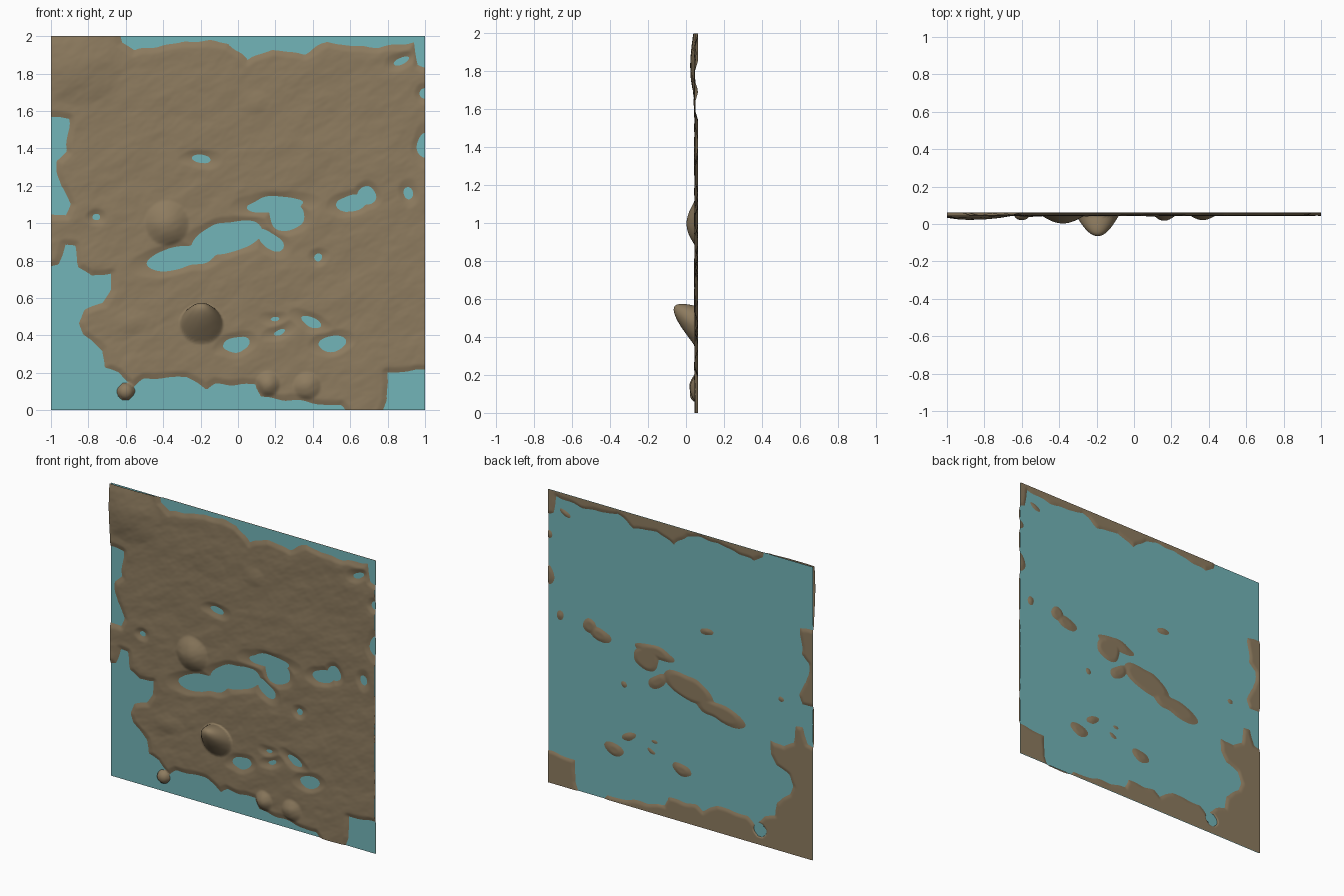
import bpy, math
from mathutils import Vector, noise

N = 230          # terrain grid resolution
SEA_Y = 0.056    # water sheet position; land rises toward -y

# Coastline (x, z); points beyond the square let land run off the edge
COAST = [(-1.1, 2.1), (-.66, 2.1), (-.63, 1.97), (-.55, 1.92), (-.4, 1.95), (-.28, 1.97),
         (-.05, 1.97), (.05, 1.87), (.18, 1.93), (.35, 1.9), (.48, 1.97), (.75, 1.94),
         (.93, 1.97), (.96, 1.84), (1.1, 1.8), (1.1, .22), (.8, .2), (.8, .06), (.72, -.1),
         (.62, -.06), (.55, .03), (.3, .05), (.12, .07), (.09, .14), (-.12, .14), (-.17, .11),
         (-.27, .18), (-.5, .17), (-.56, .12), (-.63, .2), (-.71, .23), (-.72, .32),
         (-.83, .4), (-.86, .46), (-.82, .53), (-.72, .58), (-.68, .65), (-.68, .73),
         (-.78, .71), (-.85, .76), (-.87, .88), (-.92, .89), (-.95, .78), (-1.1, .74),
         (-1.1, 1.04), (-.92, 1.04), (-.89, 1.1), (-.95, 1.2), (-.97, 1.33), (-.91, 1.38),
         (-.91, 1.56), (-1.1, 1.58)]
# Lakes: x, z, half width, half height, tilt
LAKES = [(-.29, .82, .2, .06, 12), (-.06, .92, .19, .085, 14), (.2, 1.1, .15, .045, 5),
         (.26, 1.04, .09, .085, 0), (.17, .91, .08, .04, -40), (.61, 1.11, .08, .04, 15),
         (.69, 1.15, .05, .05, 0), (-.2, 1.345, .05, .022, 0), (-.01, .35, .07, .04, 12),
         (.5, .355, .075, .04, 15), (.39, .47, .06, .028, -20), (.2, .49, .025, .012, 0),
         (.22, .42, .032, .014, 20), (.915, 1.16, .025, .035, 0), (-.76, 1.03, .02, .016, 0),
         (.43, .82, .025, .02, 0), (.87, 1.87, .04, .02, 25), (1.0, 1.42, .04, .07, 0),
         (1.0, 1.69, .03, .03, 0)]
# Hills: x, z, radius x, radius z, height
HILLS = [(-.38, 1.0, .12, .12, .042), (.37, .13, .075, .075, .026), (.16, .14, .065, .07, .028),
         (-.86, 1.84, .24, .21, .022), (.08, 1.65, .09, .07, .005), (-.25, 1.63, .13, .08, .005),
         (-.55, .47, .12, .07, .006)]


def coast_distance(x, z):
    """Signed distance to the coastline, positive on land."""
    best, inside = 9.0, False
    ax, az = COAST[-1]
    for bx, bz in COAST:
        ex, ez, px, pz = bx - ax, bz - az, x - ax, z - az
        t = max(0.0, min(1.0, (px * ex + pz * ez) / (ex * ex + ez * ez)))
        best = min(best, (px - t * ex) ** 2 + (pz - t * ez) ** 2)
        if (az > z) != (bz > z) and x < ax + (z - az) * ex / ez:
            inside = not inside
        ax, az = bx, bz
    return math.sqrt(best) * (1 if inside else -1)


def lake_distance(x, z, lake):
    cx, cz, rx, rz, tilt = lake
    a = math.radians(tilt)
    u = ((x - cx) * math.cos(a) + (z - cz) * math.sin(a)) / rx
    v = ((z - cz) * math.cos(a) - (x - cx) * math.sin(a)) / rz
    return (math.hypot(u, v) - 1) * min(rx, rz)


def dome(x, z, hill):
    cx, cz, rx, rz, h = hill
    return h * max(0.0, 1 - ((x - cx) / rx) ** 2 - ((z - cz) / rz) ** 2) ** 1.3


def height(x, z):
    # Wobble the shoreline, then turn shore distance into a gentle slope
    w = noise.noise_vector(Vector((x * 9, z * 9, 4))) * 0.016
    wx, wz = x + w.x, z + w.y
    d = min([coast_distance(wx, wz)] + [lake_distance(wx, wz, k) for k in LAKES])
    h = max(-0.006, min(0.009, d * 0.3))
    # Rolling ground with streaks running diagonally
    u, v = x * .85 + z * .5, z * .85 - x * .5
    bump = noise.fractal(Vector((u * 3.5, v * 7, 1)), 0.9, 2.0, 4)
    h += max(0.0, min(1.0, d / 0.06)) * max(-.006, .0045 * bump + .001)
    h += sum(dome(x, z, k) for k in HILLS)
    return h


# Terrain sheet
verts = []
for j in range(N + 1):
    for i in range(N + 1):
        x, z = -1 + 2 * i / N, 2 * j / N
        h = height(x, z)
        # Leaning peak: steep cone pushed upward as it rises
        r = math.hypot((x + .195) / .115, (z - .46) / .105)
        peak = .112 * max(0.0, 1 - r * r) ** 1.1
        h += peak
        lean = 0.75 * peak
        # Round islet standing in the water
        r = math.hypot(x + .6, z - .1) / .046
        if r < 1:
            h = max(h, -.006 + .042 * math.sqrt(1 - r * r))
        verts.append((x, SEA_Y - h, z + lean))
faces = [(k, k + 1, k + N + 2, k + N + 1)
         for j in range(N) for k in range(j * (N + 1), j * (N + 1) + N)]


def add_mesh(name, v, f, color, smooth):
    me = bpy.data.meshes.new(name)
    me.from_pydata(v, [], f)
    if smooth:
        me.shade_smooth()
    mat = bpy.data.materials.new(name + "_material")
    mat.diffuse_color = color
    me.materials.append(mat)
    ob = bpy.data.objects.new(name, me)
    bpy.context.collection.objects.link(ob)
    return ob


add_mesh("terrain", verts, faces, (0.27, 0.2, 0.115, 1), True)

# Flat water sheet
add_mesh("water", [(-1, SEA_Y, 0), (1, SEA_Y, 0), (1, SEA_Y, 2), (-1, SEA_Y, 2)],
         [(0, 1, 2, 3)], (0.17, 0.46, 0.48, 1), False)
